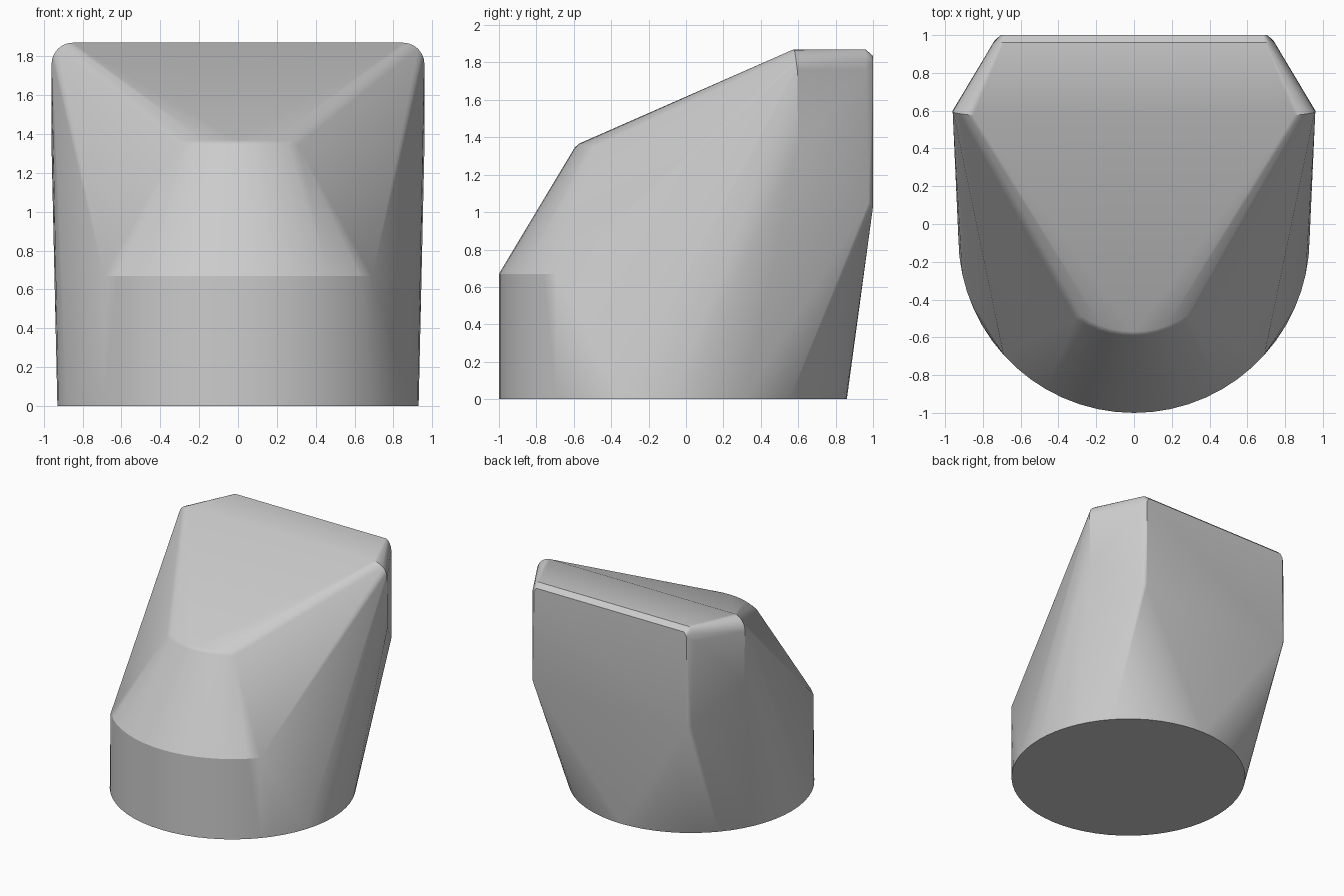
import bpy, bmesh, math

default = bpy.data.objects.get("Cube")
if default:
    bpy.data.objects.remove(default, do_unlink=True)

# Single neutral grey
grey = bpy.data.materials.new("neutral grey")
grey.use_nodes = True
COLOUR = (0.6, 0.6, 0.6, 1)
grey.diffuse_color = COLOUR
grey.node_tree.nodes["Principled BSDF"].inputs["Base Color"].default_value = COLOUR

RADIUS, CENTRE_Y = 0.93, -0.07
points = []


def arc(radius, cy, z, start, end, steps):
    """Horizontal arc, angles in degrees measured from the front."""
    for i in range(steps + 1):
        a = math.radians(start + (end - start) * i / steps)
        points.append((radius * math.sin(a), cy - radius * math.cos(a), z))


# Round base and the front lip of the short cylinder
arc(RADIUS, CENTRE_Y, 0, 0, 354, 59)
arc(RADIUS, CENTRE_Y, 0.67, -48, 48, 16)

# Softened brow between the front cone and the sloping top
arc(0.54, -0.055, 1.345, -35, 35, 10)
arc(0.51, -0.06, 1.367, -33, 33, 10)

# Head block: tapered sides with rounded upper corners
for side in (-1, 1):
    points.append((side * 0.96, 0.6, 1.33))
    for i in range(7):
        a = math.radians(15 * i)
        dx, dz = 0.11 * (1 - math.cos(a)), 0.11 * math.sin(a)
        points.append((side * (0.96 - dx), 0.595 - 0.02 * i / 6, 1.76 + dz))
        points.append((side * (0.745 - 0.5 * dx), 0.96, 1.76 + dz))
    # Chamfered rear corners
    points += [(side * 0.735, 0.975, 1.05), (side * 0.705, 1, 1.03),
               (side * 0.705, 1, 1.8), (side * 0.68, 1, 1.835)]

# Wrap the sections in one faceted skin
bm = bmesh.new()
for p in points:
    bm.verts.new(p)
hull = bmesh.ops.convex_hull(bm, input=bm.verts)
loose = [v for v in bm.verts if not v.link_faces]
bmesh.ops.delete(bm, geom=loose, context="VERTS")
bmesh.ops.dissolve_limit(bm, angle_limit=math.radians(0.5),
                         verts=bm.verts, edges=bm.edges)
bmesh.ops.recalc_face_normals(bm, faces=bm.faces)
mesh = bpy.data.meshes.new("tapered_body")
bm.to_mesh(mesh)
bm.free()
mesh.materials.append(grey)

body = bpy.data.objects.new("tapered_body", mesh)
bpy.context.collection.objects.link(body)
bpy.context.view_layer.objects.active = body
body.select_set(True)
bpy.ops.object.shade_smooth_by_angle(angle=math.radians(25))

# Keep the broad planes flat while the curves blend
normals = body.modifiers.new("weighted normals", "WEIGHTED_NORMAL")
normals.keep_sharp = True
